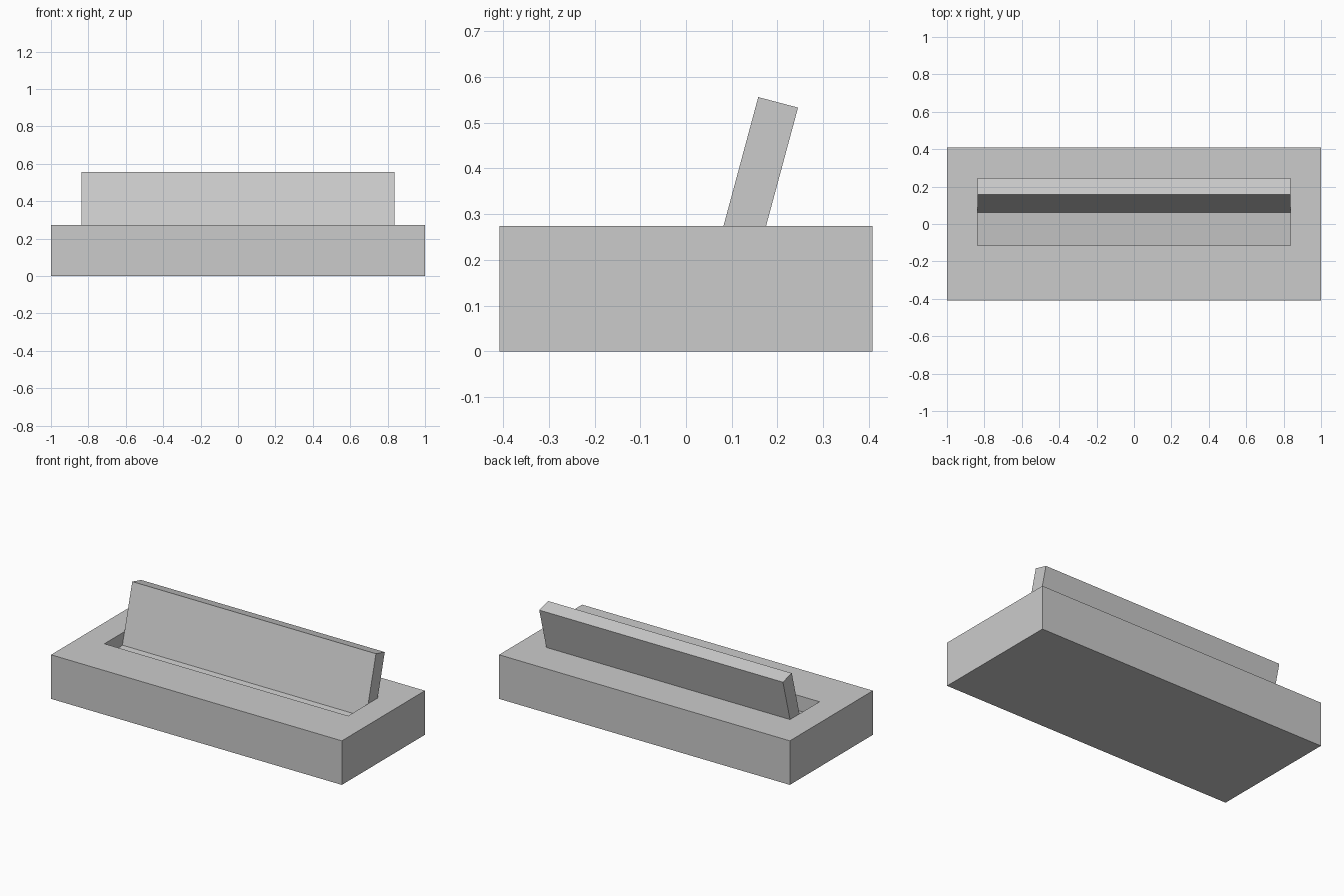
import bpy
import bmesh
from mathutils import Vector

if "Cube" in bpy.data.objects:
    bpy.data.objects.remove(bpy.data.objects["Cube"], do_unlink=True)

BASE_HALF_X, BASE_HALF_Y, BASE_TOP = 1.0, 0.408, 0.274
SLOT_HALF_X = 0.838
SLOT_FRONT, FLOOR_FRONT, FLOOR_BACK = -0.115, 0.18, 0.2

grey = bpy.data.materials.new("plain grey")
grey.use_nodes = True
grey.diffuse_color = (0.6, 0.6, 0.6, 1)
grey.node_tree.nodes["Principled BSDF"].inputs["Base Color"].default_value = (0.6, 0.6, 0.6, 1)


def prism(name, profile, half_x):
    """Extrude a closed (y, z) profile along x, centred on x = 0."""
    bm = bmesh.new()
    face = bm.faces.new([bm.verts.new((-half_x, y, z)) for y, z in profile])
    ext = bmesh.ops.extrude_face_region(bm, geom=[face])
    verts = [g for g in ext["geom"] if isinstance(g, bmesh.types.BMVert)]
    bmesh.ops.translate(bm, verts=verts, vec=Vector((2 * half_x, 0, 0)))
    bmesh.ops.recalc_face_normals(bm, faces=bm.faces)
    mesh = bpy.data.meshes.new(name)
    bm.to_mesh(mesh)
    bm.free()
    mesh.materials.append(grey)
    obj = bpy.data.objects.new(name, mesh)
    bpy.context.collection.objects.link(obj)
    return obj


def lean(z):
    """Y of the leaning front plane at height z."""
    return 0.082 + 0.27 * (z - BASE_TOP)


# Base block
base = prism("base", [(-BASE_HALF_Y, 0), (BASE_HALF_Y, 0),
                      (BASE_HALF_Y, BASE_TOP), (-BASE_HALF_Y, BASE_TOP)], BASE_HALF_X)

# Long slot in front of the back rest
above = BASE_TOP + 0.1
slot = prism("slot_cutter", [(SLOT_FRONT, FLOOR_FRONT), (lean(FLOOR_BACK) + 0.02, FLOOR_BACK),
                             (lean(above) + 0.02, above), (SLOT_FRONT, above)], SLOT_HALF_X)
slot.hide_render = True
cut = base.modifiers.new("slot", 'BOOLEAN')
cut.operation = 'DIFFERENCE'
cut.solver = 'EXACT'
cut.object = slot
bpy.context.view_layer.objects.active = base
bpy.ops.object.modifier_apply(modifier=cut.name)
bpy.data.objects.remove(slot, do_unlink=True)

# Leaning back rest, set into the base
foot = FLOOR_BACK - 0.02
prism("back_rest", [(lean(foot), foot), (lean(foot) + 0.093, foot),
                    (0.245, 0.533), (0.158, 0.556)], SLOT_HALF_X)
